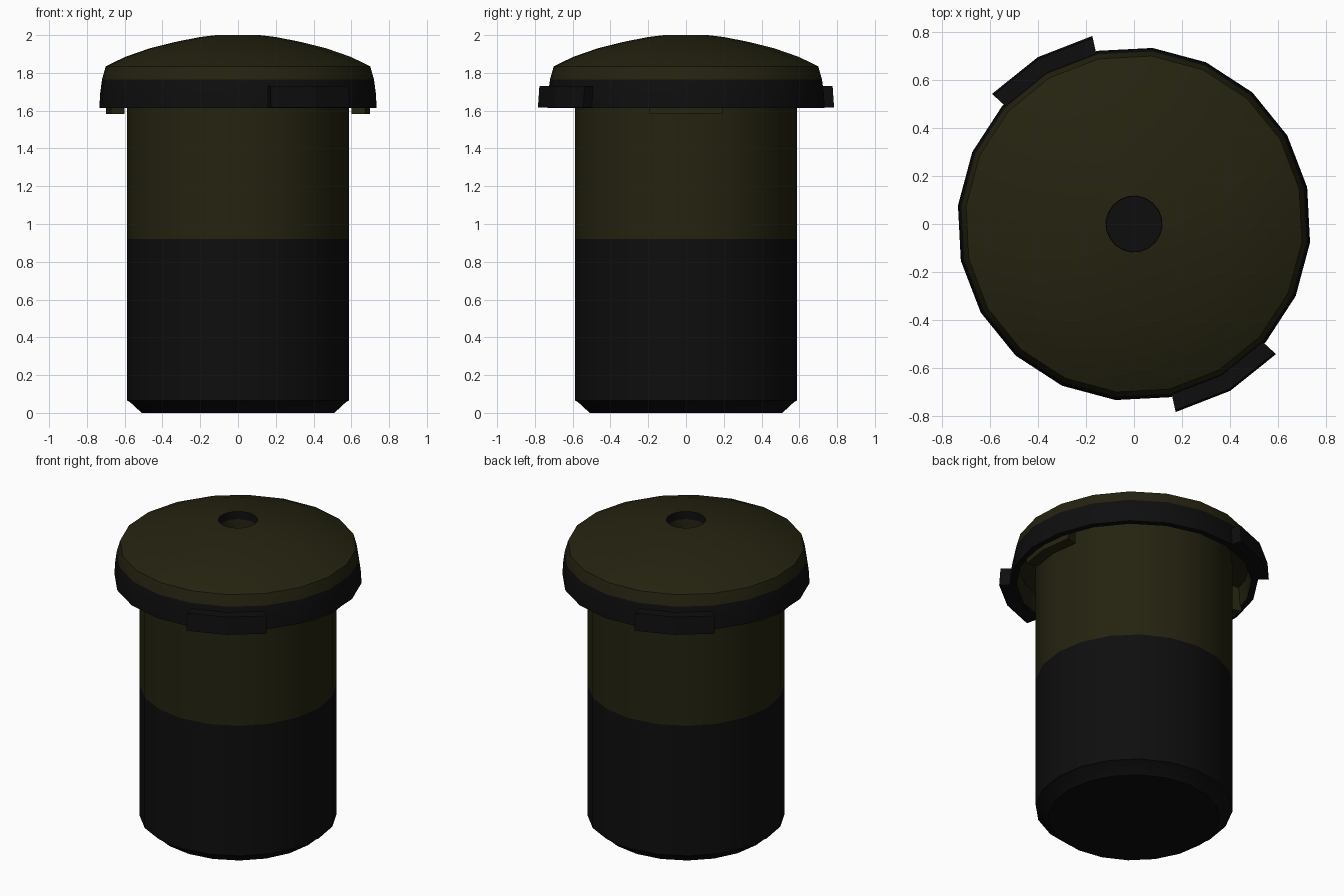
import bpy, bmesh, math
from math import cos, sin, radians

if "Cube" in bpy.data.objects:
    bpy.data.objects.remove(bpy.data.objects["Cube"])


def material(name, rgb):
    m = bpy.data.materials.new(name)
    m.diffuse_color = (*rgb, 1)
    m.use_nodes = True
    m.node_tree.nodes["Principled BSDF"].inputs["Base Color"].default_value = m.diffuse_color
    return m


OLIVE = material("dark olive", (0.0180, 0.0168, 0.0052))
BLACK = material("soft black", (0.0043, 0.0043, 0.0047))


def finish(name, bm, smooth=True):
    bmesh.ops.recalc_face_normals(bm, faces=bm.faces)
    mesh = bpy.data.meshes.new(name)
    bm.to_mesh(mesh)
    bm.free()
    ob = bpy.data.objects.new(name, mesh)
    bpy.context.collection.objects.link(ob)
    mesh.materials.append(OLIVE)
    mesh.materials.append(BLACK)
    if smooth:
        bpy.ops.object.select_all(action='DESELECT')
        ob.select_set(True)
        bpy.context.view_layer.objects.active = ob
        bpy.ops.object.shade_smooth_by_angle(angle=radians(30))
    return ob


def lathe(name, profile, sides, start):
    """Spin (radius, z, colour of the band that follows) with capped ends."""
    bm = bmesh.new()
    rings = []
    for r, z, _ in profile:
        angles = [radians(start + 360 * i / sides) for i in range(sides)]
        rings.append([bm.verts.new((r * cos(a), r * sin(a), z)) for a in angles])
    for k in range(len(rings) - 1):
        for i in range(sides):
            j = (i + 1) % sides
            f = bm.faces.new((rings[k][i], rings[k][j], rings[k + 1][j], rings[k + 1][i]))
            f.material_index = profile[k][2]
    bm.faces.new(rings[0]).material_index = profile[0][2]
    bm.faces.new(rings[-1]).material_index = profile[-1][2]
    return finish(name, bm)


def arc_block(name, angles, inner, outer, z0, z1, colour, taper=0.0):
    """Bent block that follows the given angles between two radii."""
    bm = bmesh.new()
    rows = []
    for a in map(radians, angles):
        ring = ((inner, z0), (outer, z0), (outer - taper, z1), (inner, z1))
        rows.append([bm.verts.new((r * cos(a), r * sin(a), z)) for r, z in ring])
    for p, q in zip(rows, rows[1:]):
        for i in range(4):
            j = (i + 1) % 4
            bm.faces.new((p[i], p[j], q[j], q[i]))
    bm.faces.new(rows[0])
    bm.faces.new(rows[-1])
    for f in bm.faces:
        f.material_index = colour
    return finish(name, bm, smooth=False)


# Cylindrical body: black lower half, olive upper half, bevelled foot
lathe("body", [
    (0.51, 0.0, 1), (0.575, 0.06, 1), (0.587, 0.065, 1),
    (0.587, 0.92, 0), (0.587, 1.77, 0)], 20, 0)

# Hollow domed cap with a black rim and a round hole in the top
lathe("cap", [
    (0.55, 1.76, 0), (0.69, 1.74, 0), (0.70, 1.615, 1),
    (0.738, 1.615, 1), (0.734, 1.69, 1), (0.724, 1.765, 0),
    (0.704, 1.835, 0), (0.60, 1.885, 0), (0.47, 1.93, 0),
    (0.32, 1.967, 0), (0.20, 1.99, 0), (0.117, 2.0, 1),
    (0.115, 1.95, 0), (0.115, 1.84, 1)], 20, 12)

# Pair of grip tabs on opposite sides of the rim
for side, middle in (("front", -60), ("back", 120)):
    arc_block(side + "_grip_tab", (middle - 17.5, middle, middle + 17.5),
              0.71, 0.803, 1.617, 1.73, 1, 0.008)

# Pair of locking clips inside the rim
for side, middle in (("right", 0), ("left", 180)):
    arc_block(side + "_clip", (middle - 16, middle, middle + 16),
              0.625, 0.70, 1.582, 1.75, 0)
